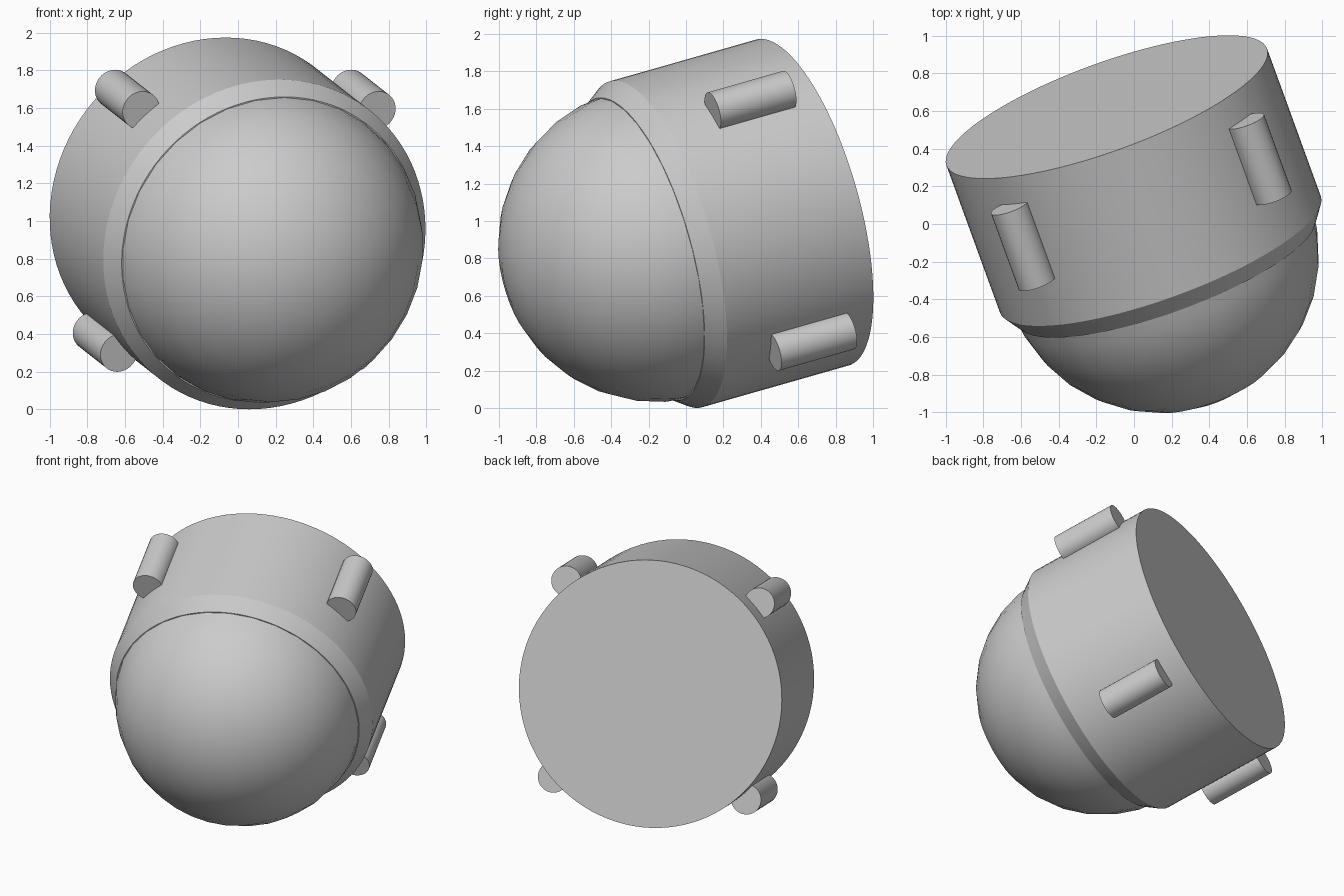
import bpy, bmesh, math
from mathutils import Matrix, Vector

if "Cube" in bpy.data.objects:
    bpy.data.objects.remove(bpy.data.objects["Cube"], do_unlink=True)

grey = bpy.data.materials.new("plain grey")
grey.use_nodes = True
GREY = (0.6, 0.6, 0.6, 1)
grey.diffuse_color = GREY
grey.node_tree.nodes["Principled BSDF"].inputs["Base Color"].default_value = GREY

# Tilted frame: local z runs out through the dome, origin at the dome centre
yaw, pitch = math.radians(20), math.radians(15)
axis = Vector((math.cos(pitch) * math.sin(yaw), -math.cos(pitch) * math.cos(yaw), -math.sin(pitch)))
side = Vector((math.cos(yaw), math.sin(yaw), 0))
frame = Matrix((side, axis.cross(side), axis)).transposed().to_4x4()
frame.translation = (0.14, -0.161, 0.875)


def add_part(name, bm):
    bmesh.ops.recalc_face_normals(bm, faces=bm.faces)
    mesh = bpy.data.meshes.new(name)
    bm.to_mesh(mesh)
    bm.free()
    mesh.materials.append(grey)
    obj = bpy.data.objects.new(name, mesh)
    bpy.context.collection.objects.link(obj)
    obj.matrix_world = frame
    bpy.ops.object.select_all(action='DESELECT')
    obj.select_set(True)
    bpy.context.view_layer.objects.active = obj
    bpy.ops.object.shade_smooth_by_angle(angle=math.radians(30))
    return obj


# Barrel with a bevelled front rim, turned from a profile
bm = bmesh.new()
profile = [(0, -0.862), (0.906, -0.862), (0.906, 0), (0.838, 0.1), (0, 0.1)]
verts = [bm.verts.new((r, 0, z)) for r, z in profile]
edges = [bm.edges.new(pair) for pair in zip(verts, verts[1:])]
bmesh.ops.spin(bm, geom=verts + edges, axis=(0, 0, 1), cent=(0, 0, 0),
               angle=math.tau, steps=96)
bmesh.ops.remove_doubles(bm, verts=bm.verts, dist=0.0005)
add_part("barrel", bm)

# Dome: the front half of a sphere
bm = bmesh.new()
bmesh.ops.create_uvsphere(bm, u_segments=32, v_segments=16, radius=0.844)
bmesh.ops.bisect_plane(bm, geom=bm.verts[:] + bm.edges[:] + bm.faces[:],
                       plane_co=(0, 0, 0), plane_no=(0, 0, 1), clear_inner=True)
add_part("dome", bm)

# Four round lugs spaced around the barrel
for i, name in enumerate(("lug_a", "lug_b", "lug_c", "lug_d")):
    angle = math.radians(45 + 90 * i)
    place = Matrix.Rotation(angle, 4, 'Z') @ Matrix.Translation((0.943, 0, -0.485))
    bm = bmesh.new()
    bmesh.ops.create_cone(bm, cap_ends=True, segments=32, radius1=0.104,
                          radius2=0.104, depth=0.445, matrix=place)
    add_part(name, bm)
